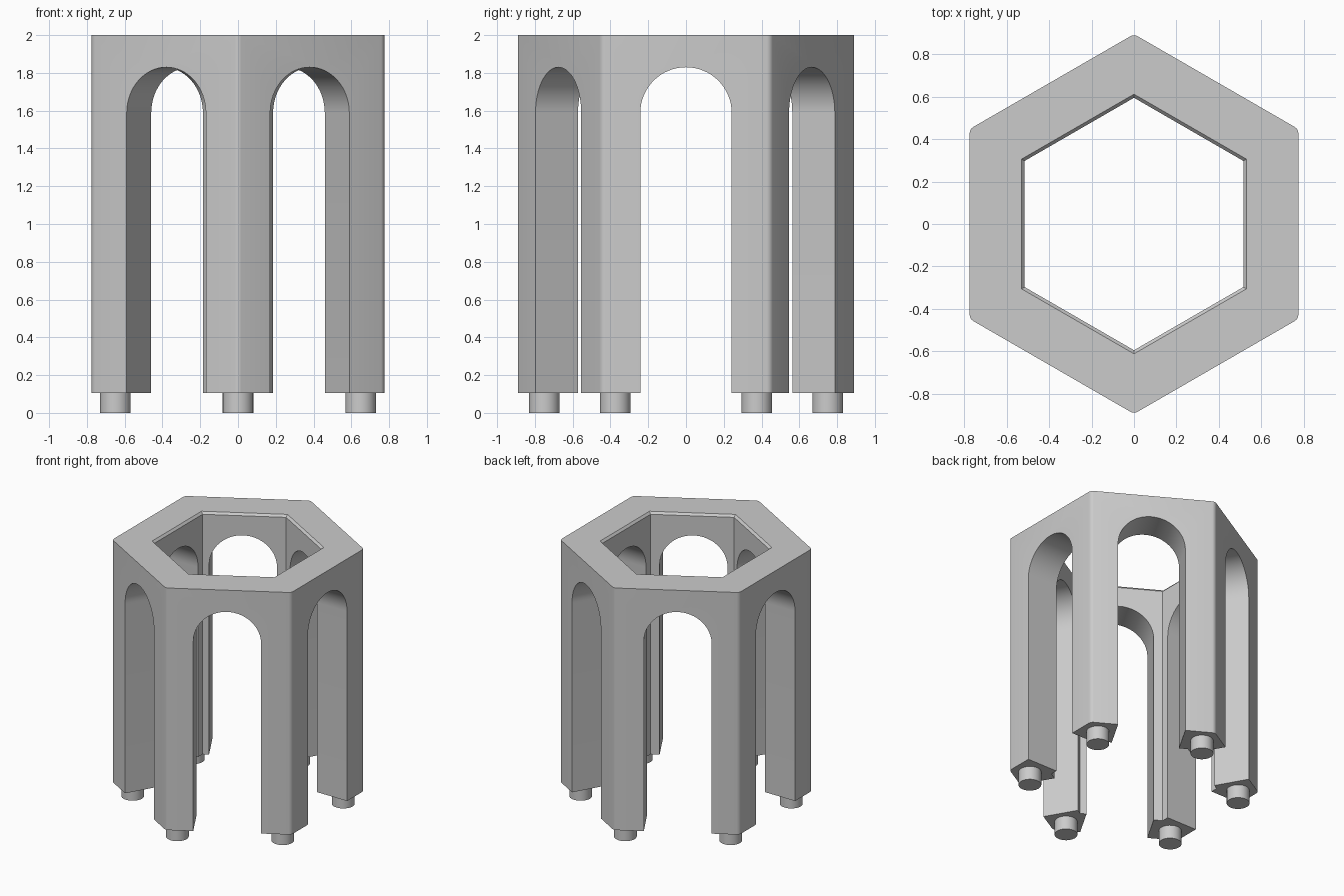
import bpy, bmesh, math
from mathutils import Matrix, Vector

cube = bpy.data.objects.get("Cube")
if cube:
    bpy.data.objects.remove(cube, do_unlink=True)

OUTER_R, INNER_R = 0.895, 0.595      # hexagon corner radii
TOP, LEG_BOTTOM = 2.0, 0.105
ARCH_HALF, ARCH_SPRING = 0.242, 1.588
LIP = 0.017                          # chamfer around the top opening

grey = bpy.data.materials.new("warm_grey")
grey.use_nodes = True
grey.diffuse_color = (0.6, 0.6, 0.6, 1)
grey.node_tree.nodes["Principled BSDF"].inputs["Base Color"].default_value = (0.6, 0.6, 0.6, 1)


def make_object(name, bm):
    bmesh.ops.recalc_face_normals(bm, faces=bm.faces)
    mesh = bpy.data.meshes.new(name)
    bm.to_mesh(mesh)
    bm.free()
    mesh.materials.append(grey)
    obj = bpy.data.objects.new(name, mesh)
    bpy.context.collection.objects.link(obj)
    return obj


def smooth(obj):
    bpy.ops.object.select_all(action="DESELECT")
    obj.select_set(True)
    bpy.context.view_layer.objects.active = obj
    bpy.ops.object.shade_smooth_by_angle(angle=math.radians(32))


def hexagon(bm, radius, z):
    angles = [math.radians(60 * i - 90) for i in range(6)]
    return [bm.verts.new((radius * math.cos(a), radius * math.sin(a), z)) for a in angles]


# Hexagonal tube: loops run down the outside, under, and up the inside
bm = bmesh.new()
loops = [hexagon(bm, r, z) for r, z in (
    (OUTER_R, TOP), (OUTER_R, LEG_BOTTOM), (INNER_R, LEG_BOTTOM),
    (INNER_R, TOP - LIP), (INNER_R + LIP, TOP))]
for a, b in zip(loops, loops[1:] + loops[:1]):
    for i in range(6):
        j = (i + 1) % 6
        bm.faces.new((a[i], a[j], b[j], b[i]))
corners = [bm.edges.get((u, v)) for u, v in zip(loops[0], loops[1])]
bmesh.ops.bevel(bm, geom=corners, offset=0.02, segments=4, profile=0.5, affect="EDGES")
frame = make_object("arched_hexagonal_frame", bm)

# One arch-shaped cutter for each side
bm = bmesh.new()
steps = 32
profile = [(ARCH_HALF, 0.0)]
for i in range(steps + 1):
    t = math.pi * i / steps
    profile.append((ARCH_HALF * math.cos(t), ARCH_SPRING + ARCH_HALF * math.sin(t)))
profile.append((-ARCH_HALF, 0.0))
for k in range(6):
    angle = math.radians(60 * k)
    # The slanted sides have their arches slightly nearer the front
    shift = -0.009 * math.copysign(1, math.cos(angle)) if k % 3 else 0
    turn = Matrix.Rotation(angle, 3, "Z")
    near = [bm.verts.new(turn @ Vector((0.45, u + shift, z))) for u, z in profile]
    face = bm.faces.new(near)
    result = bmesh.ops.extrude_face_region(bm, geom=[face])
    moved = [g for g in result["geom"] if isinstance(g, bmesh.types.BMVert)]
    bmesh.ops.translate(bm, verts=moved, vec=turn @ Vector((0.5, 0, 0)))
cutter = make_object("arch_cutter", bm)
cutter.hide_render = True

# Cut the arches, then discard the cutter
cut = frame.modifiers.new("arches", "BOOLEAN")
cut.object = cutter
cut.operation = "DIFFERENCE"
cut.solver = "EXACT"
bpy.context.view_layer.objects.active = frame
bpy.ops.object.modifier_apply(modifier=cut.name)
bpy.data.objects.remove(cutter, do_unlink=True)
smooth(frame)

# Round peg under each leg
for k in range(6):
    angle = math.radians(60 * k - 90)
    bm = bmesh.new()
    bmesh.ops.create_cone(
        bm, cap_ends=True, segments=32, radius1=0.081, radius2=0.081, depth=LEG_BOTTOM,
        matrix=Matrix.Translation((0.75 * math.cos(angle), 0.75 * math.sin(angle), LEG_BOTTOM / 2)))
    smooth(make_object(f"foot_peg_{k + 1}", bm))
